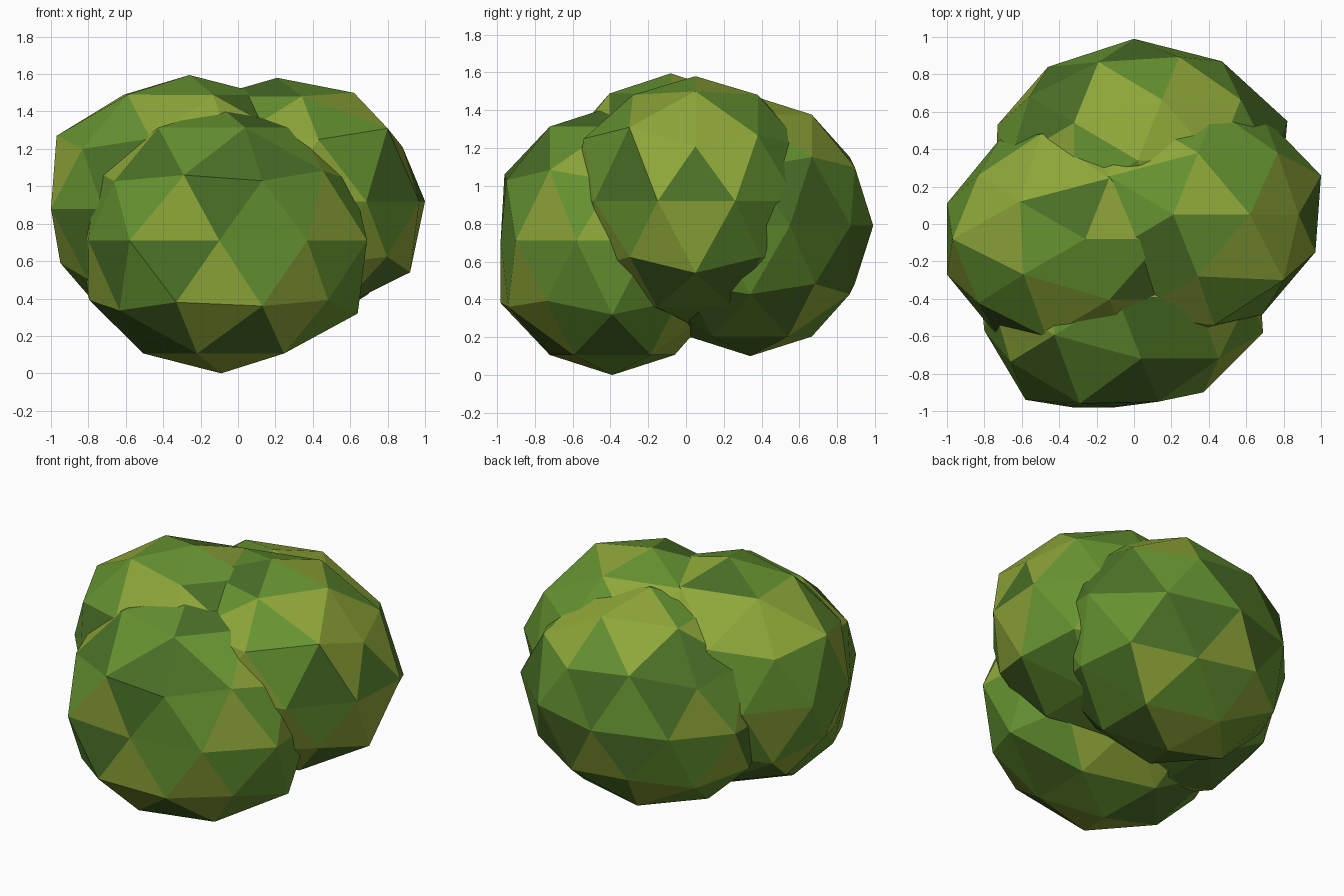
import bpy, bmesh, random
from mathutils import Vector

if "Cube" in bpy.data.objects:
    bpy.data.objects.remove(bpy.data.objects["Cube"])

random.seed(4)

# Three leaf tones scattered over the facets
tones = []
for name, col in (("leaf_yellow_green", (0.27, 0.38, 0.04, 1)),
                  ("leaf_green", (0.13, 0.29, 0.03, 1)),
                  ("leaf_dark_green", (0.07, 0.16, 0.02, 1))):
    mat = bpy.data.materials.new(name)
    mat.diffuse_color = col
    mat.use_nodes = True
    mat.node_tree.nodes["Principled BSDF"].inputs["Base Color"].default_value = mat.diffuse_color
    tones.append(mat)


def clump(name, centre, radii, corners):
    """Faceted ellipsoid; the nearest vertex is pulled to each listed corner."""
    bm = bmesh.new()
    bmesh.ops.create_icosphere(bm, subdivisions=2, radius=1)
    for v in bm.verts:
        v.co = Vector(c + r * p for c, r, p in zip(centre, radii, v.co))
    base = [(v, v.co.copy()) for v in bm.verts]
    for corner in corners:
        target = Vector(corner)
        v, _ = min(base, key=lambda item: (item[1] - target).length)
        v.co = target
    for f in bm.faces:
        f.material_index = random.randrange(3)
        f.smooth = False
    mesh = bpy.data.meshes.new(name)
    bm.to_mesh(mesh)
    bm.free()
    for mat in tones:
        mesh.materials.append(mat)
    obj = bpy.data.objects.new(name, mesh)
    bpy.context.collection.objects.link(obj)


# Low front clump, resting on the ground
clump("front_foliage", (-0.09, -0.39, 0.71), (0.79, 0.66, 0.71), [
    (-0.58, -0.94, 0.71), (-0.10, -0.98, 0.71), (0.37, -0.90, 0.71),
    (-0.29, -0.96, 1.06), (0.13, -0.95, 1.03), (-0.33, -0.98, 0.38),
    (0.13, -0.94, 0.36), (-0.80, -0.57, 0.71), (0.69, -0.58, 0.71),
    (0.64, -0.39, 0.32)])

# High left clump
clump("left_foliage", (-0.26, -0.08, 0.88), (0.79, 0.65, 0.715), [
    (-0.97, -0.08, 1.27), (-0.95, -0.08, 0.59), (-1.00, 0.11, 0.88),
    (-1.00, -0.27, 0.88), (-0.61, 0.12, 1.49), (-0.59, -0.27, 1.49),
    (-0.50, 0.48, 1.26)])

# High right clump
clump("right_foliage", (0.21, 0.05, 0.92), (0.81, 0.66, 0.66), [
    (1.00, 0.26, 0.92), (0.97, -0.15, 0.92), (0.88, 0.05, 1.21),
    (0.92, 0.05, 0.54), (0.62, 0.05, 1.50), (0.80, -0.30, 1.31),
    (0.43, -0.54, 1.25)])

# Back clump
clump("back_foliage", (0.02, 0.34, 0.79), (0.80, 0.65, 0.69), [
    (0.00, 0.99, 0.79), (-0.46, 0.84, 0.79), (0.47, 0.87, 0.79),
    (-0.73, 0.53, 0.79), (0.82, 0.55, 0.79)])
